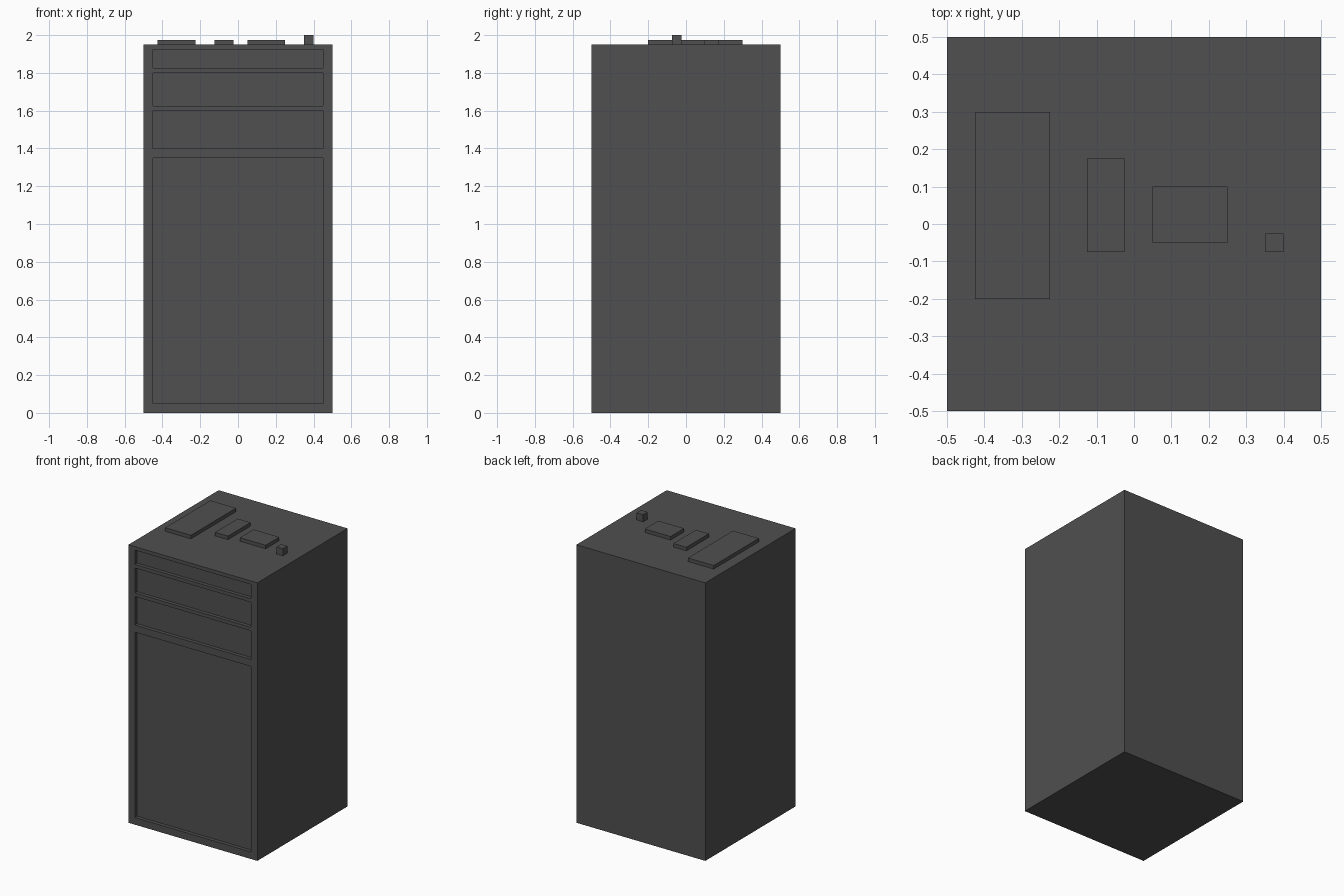
import bpy
import bmesh
from mathutils import Vector

if "Cube" in bpy.data.objects:
    bpy.data.objects.remove(bpy.data.objects["Cube"], do_unlink=True)

BODY_TOP = 1.95
RECESS = 0.025

grey = bpy.data.materials.new("dark_grey")
grey.use_nodes = True
colour = (0.08, 0.08, 0.08, 1)
grey.diffuse_color = colour
grey.node_tree.nodes["Principled BSDF"].inputs["Base Color"].default_value = colour


def add_box(bm, low, high):
    low, high = Vector(low), Vector(high)
    verts = bmesh.ops.create_cube(bm, size=1)["verts"]
    for v in verts:
        v.co = (low + high) / 2 + v.co * (high - low)


def finish(name, bm):
    mesh = bpy.data.meshes.new(name)
    bm.to_mesh(mesh)
    bm.free()
    mesh.materials.append(grey)
    bpy.context.collection.objects.link(bpy.data.objects.new(name, mesh))


def front_faces(bm):
    return [f for f in bm.faces if f.normal.y < -0.9]


def cut_front(bm, point, normal):
    faces = front_faces(bm)
    edges = {e for f in faces for e in f.edges}
    verts = {v for f in faces for v in f.verts}
    bmesh.ops.bisect_plane(bm, geom=faces + list(edges) + list(verts),
                           plane_co=point, plane_no=normal)
    bm.normal_update()


# Cabinet body with recessed door and drawer fronts
panels = [(0.05, 1.35), (1.40, 1.60), (1.625, 1.80), (1.825, 1.925)]
bm = bmesh.new()
add_box(bm, (-0.5, -0.5, 0), (0.5, 0.5, BODY_TOP))
bm.normal_update()
for x in (-0.45, 0.45):
    cut_front(bm, (x, 0, 0), (1, 0, 0))
for z in [z for panel in panels for z in panel]:
    cut_front(bm, (0, 0, z), (0, 0, 1))

for face in front_faces(bm):
    c = face.calc_center_median()
    if abs(c.x) < 0.45 and any(a < c.z < b for a, b in panels):
        pushed = bmesh.ops.extrude_discrete_faces(bm, faces=[face])["faces"][0]
        bmesh.ops.translate(bm, verts=pushed.verts, vec=(0, RECESS, 0))
bmesh.ops.remove_doubles(bm, verts=bm.verts, dist=0.0001)
bmesh.ops.recalc_face_normals(bm, faces=bm.faces)
finish("cabinet_body", bm)

# Raised pieces on the top: x range, y range, height
top_parts = {
    "long_top_plate": ((-0.425, -0.225), (-0.2, 0.3), 0.025),
    "narrow_top_plate": ((-0.125, -0.025), (-0.075, 0.175), 0.025),
    "wide_top_plate": ((0.05, 0.25), (-0.05, 0.1), 0.025),
    "top_button": ((0.35, 0.4), (-0.075, -0.025), 0.05),
}
for name, (xs, ys, height) in top_parts.items():
    bm = bmesh.new()
    add_box(bm, (xs[0], ys[0], BODY_TOP), (xs[1], ys[1], BODY_TOP + height))
    finish(name, bm)
